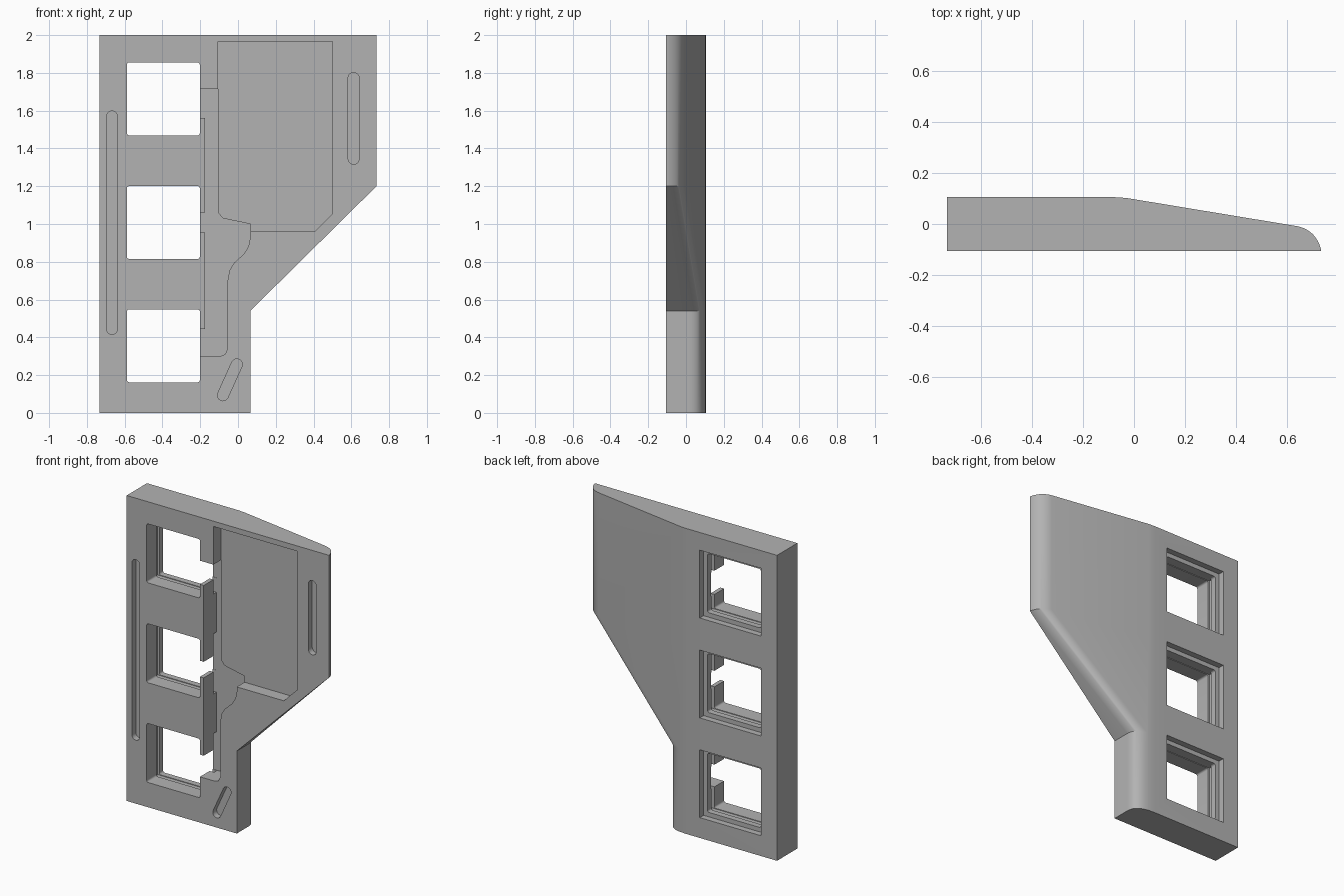
import bpy, bmesh, math
from mathutils import Vector

if "Cube" in bpy.data.objects:
    bpy.data.objects.remove(bpy.data.objects["Cube"])

grey = bpy.data.materials.new("plain grey")
grey.use_nodes = True
colour = (0.45, 0.45, 0.45, 1)
grey.diffuse_color = colour
grey.node_tree.nodes["Principled BSDF"].inputs["Base Color"].default_value = colour

FRONT, BACK, SIDE = -0.105, 0.105, 0.733


def new_object(name, bm):
    bmesh.ops.recalc_face_normals(bm, faces=bm.faces[:])
    mesh = bpy.data.meshes.new(name)
    bm.to_mesh(mesh)
    bm.free()
    ob = bpy.data.objects.new(name, mesh)
    bpy.context.collection.objects.link(ob)
    return ob


def back_slope(x):
    return 0.097 - 0.165 * x


def section(z, edge, start, blend, lean):
    """Horizontal slice with a rounded outer back edge."""
    a = Vector((edge, start))
    b = Vector((edge - lean, back_slope(edge)))
    c = Vector((blend, back_slope(blend)))
    pts = [(edge, FRONT)]
    for i in range(13):
        t = i / 12
        pts.append(tuple(a * (1 - t) ** 2 + b * 2 * t * (1 - t) + c * t * t))
    pts += [(-0.03, 0.102), (-0.075, BACK), (-SIDE, BACK), (-SIDE, FRONT)]
    return [(x, y, z) for x, y in pts]


# Case body: narrow grip, diagonal flare and wide upper half
narrow = (0.065, 0.015, -0.02, 0)
wide = (SIDE, -0.1, 0.64, 0.02)
bm = bmesh.new()
rows = [[bm.verts.new(p) for p in section(z, *shape)]
        for z, shape in ((0, narrow), (0.54, narrow), (1.2, wide), (2, wide))]
n = len(rows[0])
for low, high in zip(rows, rows[1:]):
    for i in range(n):
        j = (i + 1) % n
        bm.faces.new((low[i], low[j], high[j], high[i]))
bm.faces.new(rows[0])
bm.faces.new(rows[-1])
case = new_object("case_body", bm)
case.data.materials.append(grey)


def cut(points, depth_from, depth_to, radius=0):
    """Cut an x-z outline out of the case between two depths from the front."""
    bm = bmesh.new()
    y = FRONT + depth_from
    face = bm.faces.new([bm.verts.new((x, y, z)) for x, z in points])
    if radius:
        bmesh.ops.bevel(bm, geom=bm.verts[:], offset=radius, segments=4,
                        profile=0.5, affect='VERTICES')
    ext = bmesh.ops.extrude_face_region(bm, geom=bm.faces[:])
    moved = [v for v in ext["geom"] if isinstance(v, bmesh.types.BMVert)]
    bmesh.ops.translate(bm, verts=moved, vec=(0, depth_to - depth_from, 0))
    cutter = new_object("cutter", bm)
    cutter.hide_render = True
    mod = case.modifiers.new("cut", 'BOOLEAN')
    mod.operation = 'DIFFERENCE'
    mod.solver = 'EXACT'
    mod.object = cutter
    bpy.context.view_layer.objects.active = case
    bpy.ops.object.modifier_apply(modifier=mod.name)
    bpy.data.objects.remove(cutter)


def square(cx, cz, half):
    return [(cx - half, cz - half), (cx + half, cz - half),
            (cx + half, cz + half), (cx - half, cz + half)]


def capsule(x0, z0, x1, z1, r):
    ang = math.atan2(z1 - z0, x1 - x0)
    pts = []
    for x, z, turn in ((x1, z1, -math.pi / 2), (x0, z0, math.pi / 2)):
        for i in range(11):
            a = ang + turn + math.pi * i / 10
            pts.append((x + r * math.cos(a), z + r * math.sin(a)))
    return pts


# Wiring channel, leaving thin tabs beside the crossbars
WALL, OPEN = -0.175, -0.215
channel = [(OPEN, 0.3), (-0.095, 0.3), (-0.068, 0.31), (-0.055, 0.34),
           (-0.055, 0.7), (-0.045, 0.755), (-0.02, 0.795), (0.03, 0.84),
           (0.055, 0.88), (0.065, 0.93), (0.065, 1.0), (-0.08, 1.03),
           (-0.105, 1.06), (-0.105, 1.715), (OPEN, 1.715)]
for low, high in ((1.06, 1.56), (0.445, 0.955)):
    channel += [(OPEN, high), (WALL, high), (WALL, low), (OPEN, low)]
cut(channel, -0.1, 0.133)

# Shallow board pocket
cut([(-0.105, 1.965), (-0.105, 1.01), (-0.101, 0.986), (-0.09, 0.972),
     (-0.075, 0.963), (-0.055, 0.96), (0.405, 0.96), (0.5, 1.055),
     (0.5, 1.965)], -0.1, 0.08)

# Three switch windows: through hole, clip groove and wider back recess
for cz in (0.355, 1.008, 1.662):
    cut(square(-0.395, cz, 0.193), -0.1, 0.4, 0.012)
    cut(square(-0.395, cz, 0.222), 0.17, 0.4)
    cut([(-0.6, cz - 0.197), (-0.17, cz - 0.197),
         (-0.17, cz + 0.197), (-0.6, cz + 0.197)], 0.1, 0.131)

# Rounded grooves in the front face
cut(capsule(-0.667, 0.443, -0.667, 1.57, 0.028), -0.1, 0.04)
cut(capsule(0.612, 1.345, 0.612, 1.773, 0.029), -0.1, 0.04)
cut(capsule(-0.08, 0.093, -0.006, 0.257, 0.029), -0.1, 0.04)

bpy.ops.object.select_all(action='DESELECT')
case.select_set(True)
bpy.context.view_layer.objects.active = case
bpy.ops.object.shade_smooth_by_angle(angle=math.radians(30))
